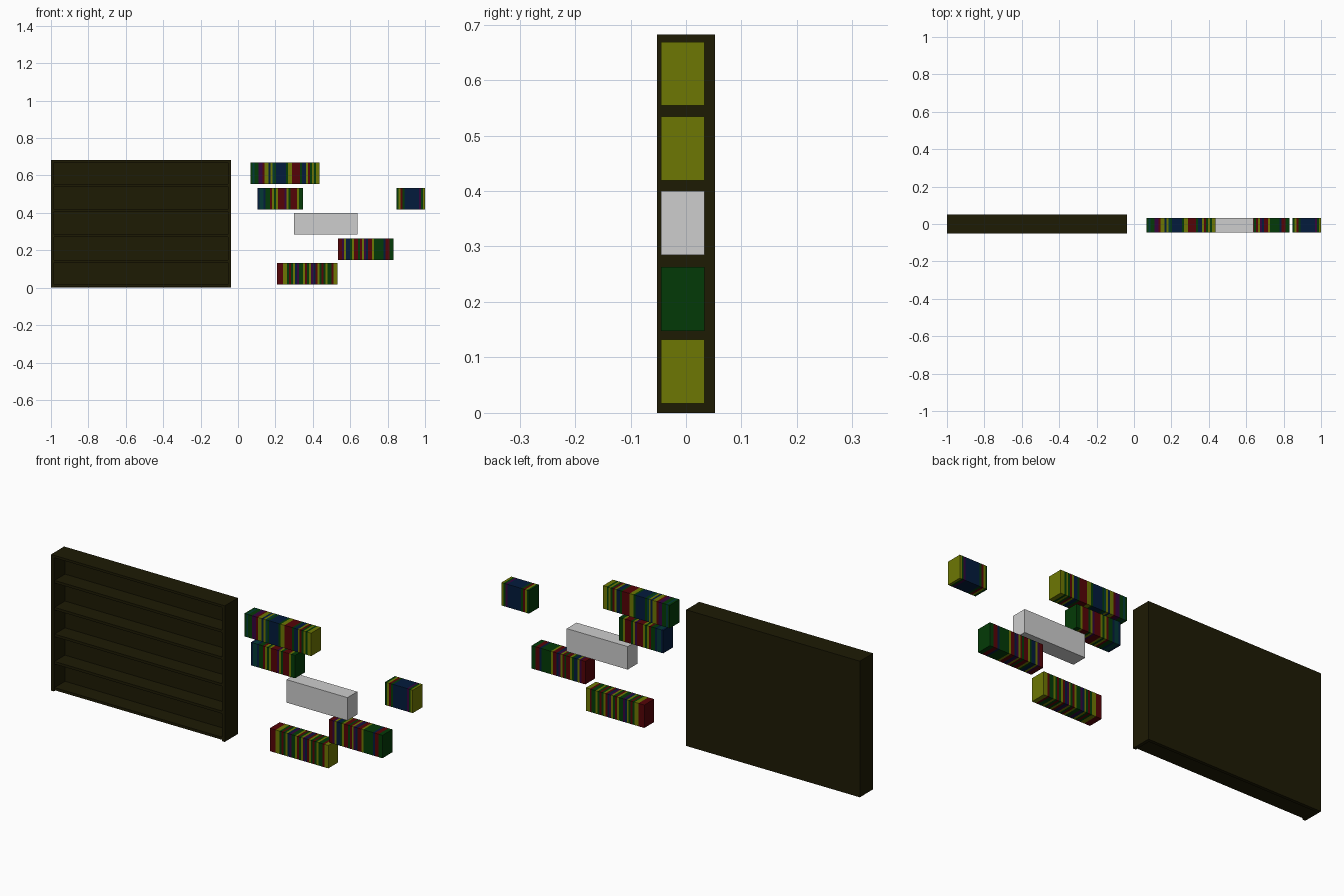
import bpy, bmesh
from itertools import groupby

if "Cube" in bpy.data.objects:
    bpy.data.objects.remove(bpy.data.objects["Cube"])


def material(name, rgb):
    m = bpy.data.materials.new(name)
    m.diffuse_color = (*rgb, 1)
    m.use_nodes = True
    m.node_tree.nodes["Principled BSDF"].inputs["Base Color"].default_value = m.diffuse_color
    return m


wood = material("dark wood", (0.0125, 0.0105, 0.0012))
grey = material("pale grey", (0.61, 0.61, 0.61))
covers = {
    "y": material("olive yellow", (0.155, 0.185, 0.001)),
    "g": material("deep green", (0.001, 0.042, 0.002)),
    "r": material("dark red", (0.09, 0.001, 0.002)),
    "b": material("navy blue", (0.001, 0.011, 0.045)),
    "p": material("purple", (0.035, 0.001, 0.045)),
    "t": material("teal", (0.001, 0.04, 0.036)),
    "w": grey,
}
letters = list(covers)


def new_object(name, bm, mats):
    bmesh.ops.recalc_face_normals(bm, faces=bm.faces)
    me = bpy.data.meshes.new(name)
    bm.to_mesh(me)
    bm.free()
    for m in mats:
        me.materials.append(m)
    ob = bpy.data.objects.new(name, me)
    bpy.context.collection.objects.link(ob)
    return ob


def box(name, x0, x1, y0, y1, z0, z1, mat):
    bm = bmesh.new()
    bmesh.ops.create_cube(bm, size=1)
    for v in bm.verts:
        v.co.x = x1 if v.co.x > 0 else x0
        v.co.y = y1 if v.co.y > 0 else y0
        v.co.z = z1 if v.co.z > 0 else z0
    return new_object(name, bm, [mat])


def book_row(name, x0, x1, z0, pattern):
    """Closed block cut into upright spines; each run of a letter is one book."""
    y0, y1, z1 = -0.045, 0.033, z0 + 0.115
    unit = (x1 - x0) / len(pattern)
    bm = bmesh.new()

    def ring(x):
        return [bm.verts.new((x, y, z)) for y, z in
                ((y0, z0), (y1, z0), (y1, z1), (y0, z1))]

    runs = [(k, len(list(g))) for k, g in groupby(pattern)]
    x, prev = x0, ring(x0)
    bm.faces.new(prev).material_index = letters.index(runs[0][0])
    for key, count in runs:
        x += unit * count
        cur = ring(x)
        for i in range(4):
            j = (i + 1) % 4
            f = bm.faces.new((prev[i], prev[j], cur[j], cur[i]))
            f.material_index = letters.index(key)
        prev = cur
    bm.faces.new(prev).material_index = letters.index(runs[-1][0])
    new_object(name, bm, covers.values())


# Bookcase shell
L, R, D, T = -1.0, -0.037, 0.052, 0.016
box("left_side", L, L + T, -D, D, 0, 0.682, wood)
box("right_side", R - T, R, -D, D, 0, 0.682, wood)
box("top_board", L + T, R - T, -D, D, 0.67, 0.682, wood)
box("back_panel", L + T, R - T, 0.036, D, 0, 0.67, wood)

# Shelves, one under each row of books
levels = [0.017, 0.148, 0.285, 0.419, 0.554]
for i, z in enumerate(levels):
    box(f"shelf_{i + 1}", L + T, R - T, -0.047, 0.036, z - 0.013, z, wood)

# Rows of books standing clear of the case
book_row("books_bottom", 0.208, 0.532, levels[0], "rrryygrgybpggyrgypbrygrgyggryy")
book_row("books_second", 0.535, 0.832, levels[1], "rrpybbgyrrgrypbrrygggggbrrgg")
book_row("books_grey", 0.30, 0.638, levels[2], "w")
book_row("books_fourth", 0.103, 0.348, levels[3], "bttbggrygyrrrpygrrrygg")
book_row("books_fourth_short", 0.847, 1.0, levels[3], "gyrgbbbbbbbpgy")
book_row("books_top", 0.067, 0.437, levels[4], "gtggppryybytgbbbbbgyyrrrrgbbyrgygyy")
